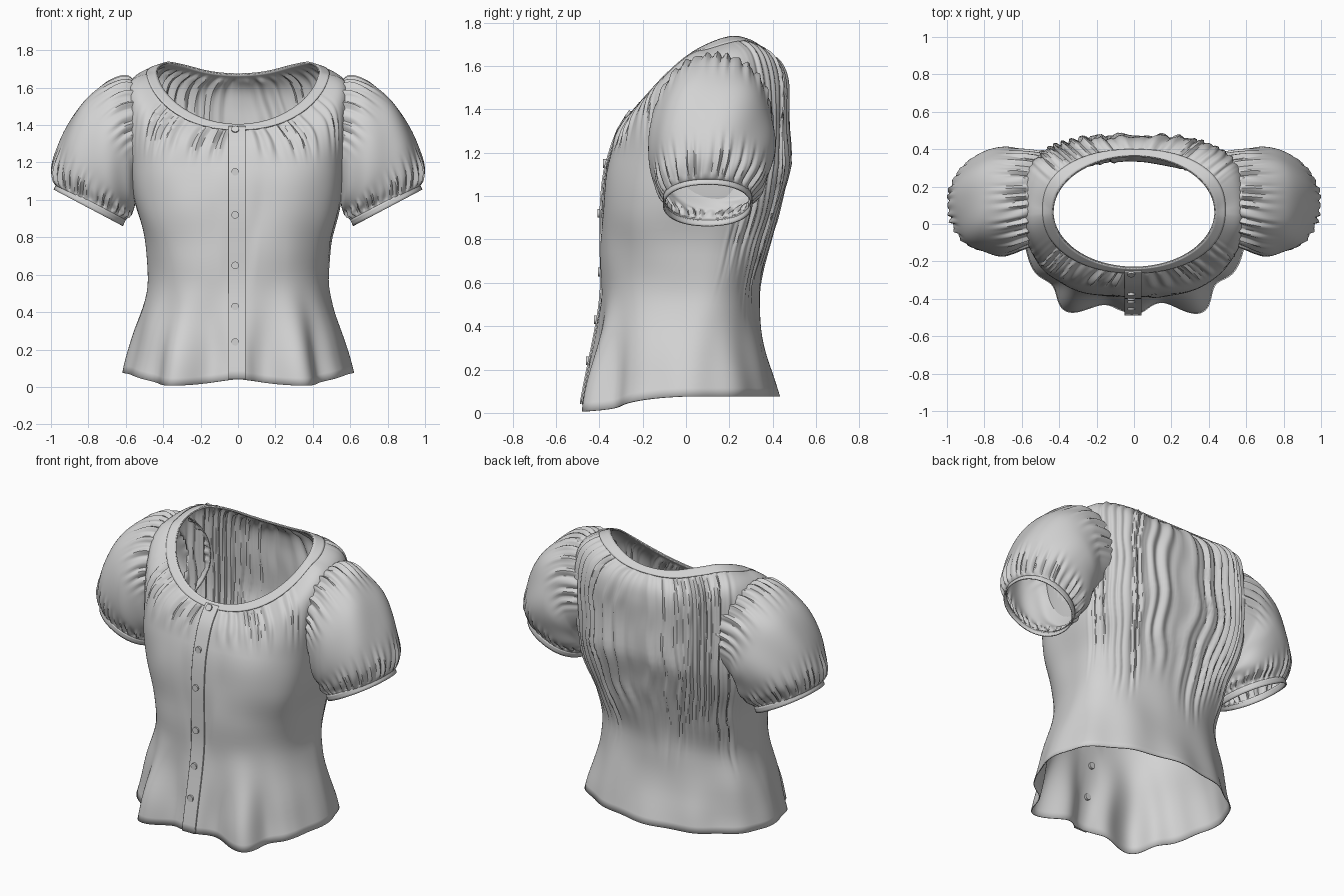
import bpy, bmesh, math
from math import sin, cos, pi, exp
from mathutils import Vector, noise

cube = bpy.data.objects.get("Cube")
if cube:
    bpy.data.objects.remove(cube)

cloth = bpy.data.materials.new("light_grey_cloth")
cloth.use_nodes = True
GREY = (0.65, 0.65, 0.65, 1)
cloth.diffuse_color = GREY
cloth.node_tree.nodes["Principled BSDF"].inputs["Base Color"].default_value = GREY


def smooth(lo, hi, v):
    t = min(1, max(0, (v - lo) / (hi - lo)))
    return t * t * (3 - 2 * t)


def curve(table, key):
    """Smooth interpolation through rows whose first entry is the key."""
    n = len(table) - 1
    i = 0
    while i < n - 1 and key > table[i + 1][0]:
        i += 1
    a, b = table[i], table[i + 1]
    h = b[0] - a[0]
    t = min(1, max(0, (key - a[0]) / h))
    p, q = table[max(0, i - 1)], table[min(n, i + 2)]
    out = []
    for k in range(1, len(a)):
        m0 = (b[k] - p[k]) / (b[0] - p[0]) * h
        m1 = (q[k] - a[k]) / (q[0] - a[0]) * h
        d = b[k] - a[k]
        out.append(a[k] + t * (m0 + t * (3 * d - 2 * m0 - m1 + t * (m0 + m1 - 2 * d))))
    return out


def finish(obj, angle=50):
    obj.data.materials.append(cloth)
    bpy.ops.object.select_all(action='DESELECT')
    obj.select_set(True)
    bpy.context.view_layer.objects.active = obj
    bpy.ops.object.shade_smooth_by_angle(angle=math.radians(angle))


def loft(name, rows, closed=True, mirror=False, thickness=0.006, cut=None):
    """Skin a grid of points, optionally dropping faces by a rule."""
    bm = bmesh.new()
    grid = [[bm.verts.new(p) for p in row] for row in rows]
    n = len(rows[0])
    for lower, upper in zip(grid, grid[1:]):
        for j in range(n if closed else n - 1):
            k = (j + 1) % n
            bm.faces.new((lower[j], lower[k], upper[k], upper[j]))
    if cut:
        gone = [f for f in bm.faces if cut(f.calc_center_median())]
        bmesh.ops.delete(bm, geom=gone, context='FACES')
    bmesh.ops.recalc_face_normals(bm, faces=bm.faces)
    mesh = bpy.data.meshes.new(name)
    bm.to_mesh(mesh)
    bm.free()
    obj = bpy.data.objects.new(name, mesh)
    bpy.context.collection.objects.link(obj)
    finish(obj)
    if mirror:
        obj.modifiers.new("mirror", 'MIRROR').use_mirror_merge = False
    solid = obj.modifiers.new("cloth_thickness", 'SOLIDIFY')
    solid.thickness = thickness
    solid.offset = 0
    return obj


# Bodice outline: height, half width, front depth, back depth
BODY = [(0, .63, -.45, .44), (.3, .55, -.41, .36), (.55, .475, -.385, .33),
        (.75, .49, -.385, .37), (.95, .54, -.385, .425), (1.15, .567, -.36, .468),
        (1.35, .58, -.28, .485)]
# Neckline: depth, height
NECK = [(-.23, 1.40), (-.14, 1.50), (-.05, 1.59), (.05, 1.67), (.2, 1.73),
        (.29, 1.715), (.36, 1.67)]
BUST = 1.15


def power(v, e):
    return math.copysign(abs(v) ** e, v)


def section(a, z):
    """Rounded at the hem, squarer towards the shoulders and back."""
    w, front, back = curve(BODY, z)
    rise = smooth(0, BUST, z)
    mid = .07 * rise
    if cos(a) > 0:
        y = mid - (mid - front) * power(cos(a), .9 - .28 * rise)
    else:
        y = mid + (back - mid) * power(-cos(a), .9 - .38 * rise)
    return Vector((w * power(sin(a), .98 - .27 * rise), y, z))


def outward(a, lift=0):
    return Vector((sin(a), -cos(a), lift))


def bodice(a, s):
    """Plain bodice surface: s 0-1 from hem to bust, 1-2 from bust to neckline."""
    if s <= 1:
        lobe = exp(-((abs(a) - .53) / .27) ** 2)
        dip = exp(-((abs(a) - .53) / .45) ** 2)
        hem = .076 - .022 * max(0, cos(a)) - .05 * dip
        z = hem + s * (BUST - hem)
        flare = 1 - smooth(0, .6, z)
        fold = (.007 + .025 * smooth(.45, .85, cos(a))) * cos(12 * a) + .055 * lobe
        return section(a, z) + outward(a) * flare * fold
    t = s - 1
    b = section(a, BUST)
    y = .065 - .295 * cos(a)
    n = Vector((.43 * sin(a), y, curve(NECK, y)[0]))
    corner = Vector((b.x * 1.08, b.y * 1.05, n.z - .03))
    corner = corner.lerp((b + n) / 2, max(.75 * cos(a), -.25 * cos(a)))
    return b * (1 - t) ** 3 + corner * 3 * t * (1 - t) + n * t ** 3


def pleats(a):
    return .6 * sin(46 * a + 3 * sin(5 * a)) + .4 * sin(68 * a + 2 * cos(9 * a))


def gathered(a, s):
    p = bodice(a, s)
    t = max(0, s - 1)
    yoke = 1 - smooth(.8, .97, abs(sin(a))) * smooth(.1, .5, t)
    front = smooth(.05, .12, abs(a)) * smooth(.05, .45, t) * smooth(0, .3, cos(a))
    low = .5 + .12 * sin(7 * a)
    back = smooth(.1, .4, -cos(a)) * smooth(low, low + .35, p.z)
    tied = 1 - smooth(.83, .94, t)
    waver = .05 * noise.noise(p * 5)
    amount = .013 * max(front, back) * yoke * tied * pleats(a + waver)
    crease = .014 * noise.noise(p * 4) * smooth(.05, .15, abs(a)) * tied
    return p + outward(a, .5 * t) * (amount + crease)


COLS = 320
angles = [-pi + 2 * pi * (j + .5) / COLS for j in range(COLS)]
levels = [i / 28 for i in range(28)] + [1 + i / 28 for i in range(29)]


def armhole(c):
    return abs(c.x) > .48 and ((c.y - .13) / .17) ** 2 + ((c.z - 1.36) / .2) ** 2 < 1


loft("bodice", [[gathered(a, s) for a in angles] for s in levels], cut=armhole)

# Smooth binding round the neckline
loft("neck_binding",
     [[bodice(a, 1.89 + .11 * i / 5) + outward(a, .7) * .005 for a in angles[::2]]
      for i in range(6)], thickness=.008)

# Button placket down the front
placket = []
for i in range(50):
    p = bodice(0, 1.97 * i / 49)
    placket.append([Vector((x, p.y - .009, p.z)) for x in (-.05, -.046, -.005, .036, .04)])
loft("button_placket", placket, closed=False, thickness=.008)

# Buttons set through the placket
front_line = [bodice(0, 2 * i / 200) for i in range(201)]
for i, z in enumerate((.24, .43, .65, .92, 1.15, 1.37)):
    p = min(front_line, key=lambda v: abs(v.z - z))
    tilt = .6 if z > 1.3 else 0
    bpy.ops.mesh.primitive_cylinder_add(vertices=16, radius=.02, depth=.036,
                                        location=(-.015, p.y - .004, z),
                                        rotation=(pi / 2 - tilt, 0, 0))
    button = bpy.context.object
    button.name = f"button_{i + 1}"
    finish(button, 30)

# Puff sleeve: position, top x z, underside x z, half depth, centre depth
SLEEVE = [(0, .555, 1.64, .53, 1.08, .23, .14), (1, .62, 1.65, .54, 1.04, .255, .135),
          (2, .72, 1.61, .545, 1.0, .275, .125), (3, .84, 1.51, .55, .97, .285, .12),
          (4, .93, 1.36, .56, .95, .275, .115), (5, .985, 1.2, .575, .93, .245, .11),
          (6, .985, 1.1, .59, .91, .205, .1), (6.4, .97, 1.075, .61, .885, .2, .1)]


def sleeve(f, u, ruffle=1.0, scale=1.0):
    tx, tz, bx, bz, half, mid = curve(SLEEVE, u)
    head = smooth(0, .5, u) * (1 - smooth(.8, 2.8, u)) * smooth(-.4, .2, cos(f))
    wrist = smooth(4.2, 5.6, u) * (1 - smooth(5.9, 6.3, u))
    puff = smooth(1, 3, u) * (1 - smooth(4, 6, u))
    r = sin(31 * f + 2 * sin(4 * f) + .5 * u) + .5 * sin(47 * f)
    r = scale + ruffle * (.032 * head * r + .045 * wrist * r
                          + .02 * puff * sin(6 * f + 1.5 * u))
    c = power(cos(f), .92) * r
    x = (tx + bx) / 2 + (tx - bx) / 2 * c
    # The armhole edge wraps round the bodice
    x -= (.06 + .03 * sin(f)) * sin(f) ** 2 * (1 - smooth(0, 1.5, u))
    y = mid + half * power(sin(f), .92) * r
    return Vector((x, y, (tz + bz) / 2 + (tz - bz) / 2 * c))


turns = [2 * pi * j / 200 for j in range(200)]
loft("puff_sleeves", [[sleeve(f, 6.4 * i / 40) for f in turns] for i in range(41)],
     mirror=True)

# Narrow cuff below each sleeve
down = Vector((.43, 0, -.9))
loft("sleeve_cuffs",
     [[sleeve(f, 6.4, 0, 1.01) + down * d for f in turns[::3]]
      for d in (-.012, 0, .012, .025)], mirror=True, thickness=.008)
